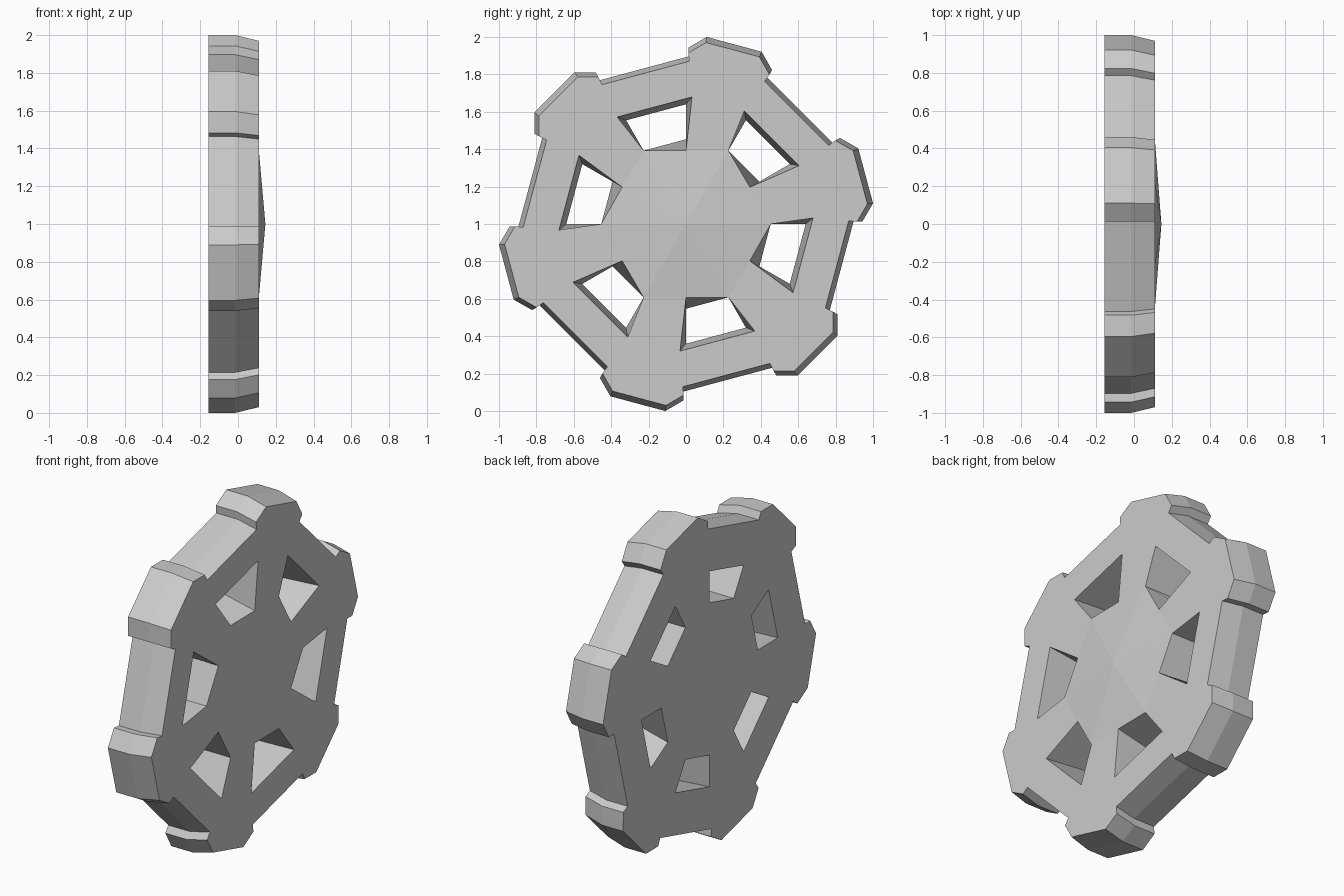
import bpy, bmesh
from math import cos, sin, radians

if "Cube" in bpy.data.objects:
    bpy.data.objects.remove(bpy.data.objects["Cube"])

N = 6
# lug outline: (radius, angle from lug centre)
LUG = [(0.897, -13.9), (0.943, -14.2), (1.006, -8.7), (1.006, 8.7), (0.943, 14.2), (0.897, 13.9)]
# hole corners: outer end, outer start, inner start, inner end (radius, angle from hole centre)
FRONT_HOLE = [(0.68, 17.7), (0.68, -17.7), (0.394, -15), (0.453, 15)]
BACK_HOLE = [(0.64, 15), (0.64, -15), (0.453, -15), (0.453, 15)]

bm = bmesh.new()


def ring(x, pts, start, scale=1.0):
    """Repeat polar points around the x axis, one list per sector."""
    out = []
    for k in range(N):
        sector = []
        for r, a in pts:
            t = radians(start + 60 * k + a)
            sector.append(bm.verts.new((x, scale * r * cos(t), 1 + scale * r * sin(t))))
        out.append(sector)
    return out


# rim rings: straight tread, then a bevel toward the outer face
rims = [ring(-0.155, LUG, 15), ring(-0.015, LUG, 15), ring(0.11, LUG, 15, 0.97)]
for r0, r1 in zip(rims, rims[1:]):
    a, b = sum(r0, []), sum(r1, [])
    for i in range(len(a)):
        j = (i + 1) % len(a)
        bm.faces.new((a[i], a[j], b[j], b[i]))

# hole walls
back = ring(-0.155, BACK_HOLE, 45)
front = ring(0.11, FRONT_HOLE, 45)
for p, q in zip(back, front):
    for i in range(4):
        j = (i + 1) % 4
        bm.faces.new((p[i], p[j], q[j], q[i]))


def disc(rim, holes, hub_x):
    """Wheel face: valleys, lugs, spokes and a shallow hub cone."""
    hub = bm.verts.new((hub_x, 0, 1))
    for k in range(N):
        n = (k + 1) % N
        a, b, c, d = holes[k]
        _, b2, c2, _ = holes[n]
        bm.faces.new((b, rim[k][-1], rim[n][0], a))
        bm.faces.new([a] + rim[n] + [b2])
        bm.faces.new((d, a, b2, c2))
        bm.faces.new((hub, c, d))
        bm.faces.new((hub, d, c2))


disc(rims[0], back, -0.135)
disc(rims[2], front, 0.145)

bmesh.ops.recalc_face_normals(bm, faces=bm.faces[:])
mesh = bpy.data.meshes.new("wheel")
bm.to_mesh(mesh)
bm.free()
wheel = bpy.data.objects.new("wheel", mesh)
bpy.context.collection.objects.link(wheel)
